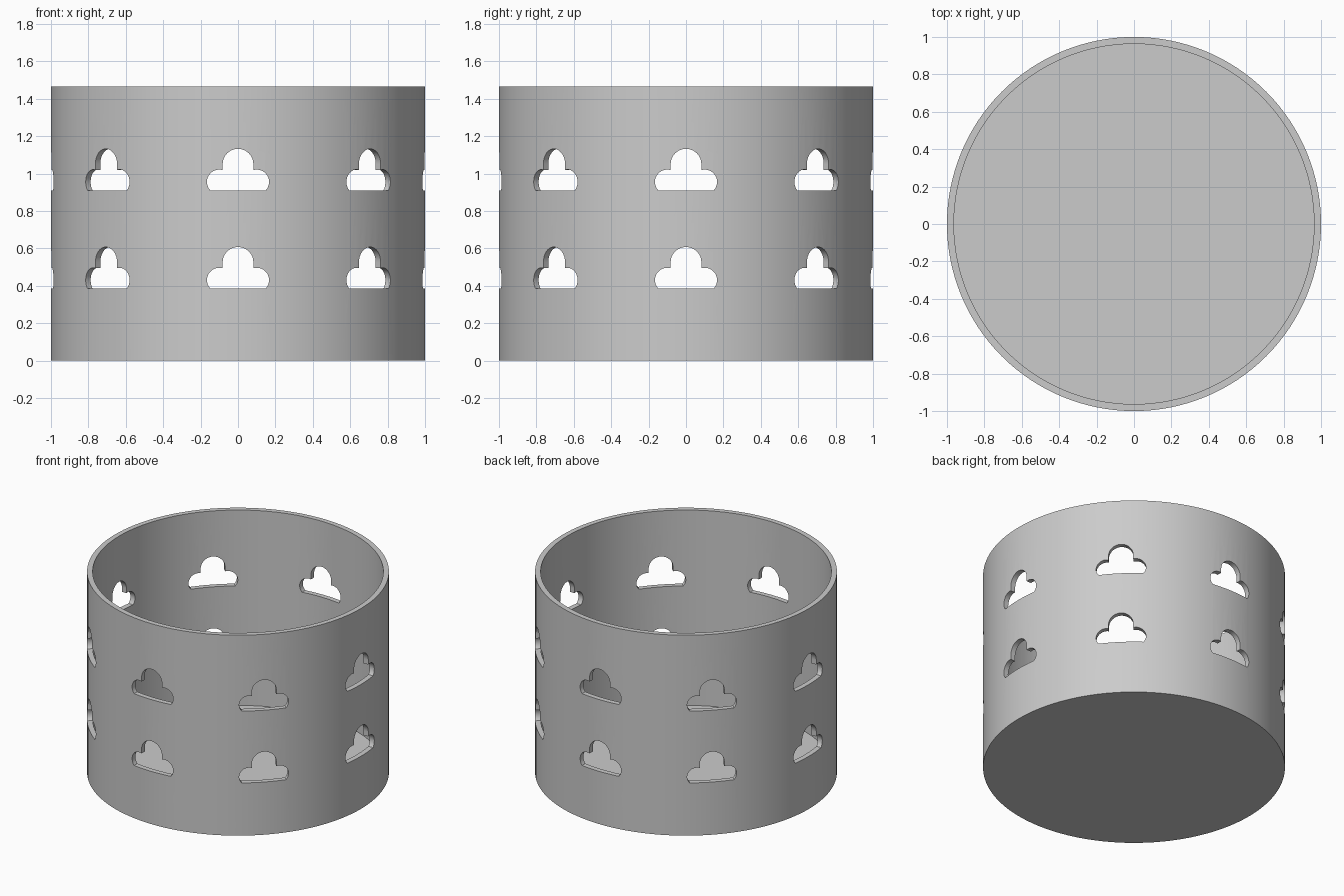
import bpy, bmesh
from math import sin, cos, asin, acos, pi, radians
from mathutils import Matrix

if "Cube" in bpy.data.objects:
    bpy.data.objects.remove(bpy.data.objects["Cube"], do_unlink=True)

HEIGHT, WALL, SEGMENTS = 1.465, 0.037, 128
ROWS = (0.385, 0.91)      # bottom edge of each row of cutouts
PER_ROW = 8

grey = bpy.data.materials.new("plain grey")
grey.use_nodes = True
grey.diffuse_color = (0.6, 0.6, 0.6, 1)
grey.node_tree.nodes["Principled BSDF"].inputs["Base Color"].default_value = (0.6, 0.6, 0.6, 1)


def make_object(name, bm):
    bmesh.ops.recalc_face_normals(bm, faces=bm.faces)
    mesh = bpy.data.meshes.new(name)
    bm.to_mesh(mesh)
    bm.free()
    mesh.materials.append(grey)
    obj = bpy.data.objects.new(name, mesh)
    bpy.context.collection.objects.link(obj)
    return obj


def arc(cx, cz, r, start, end, steps):
    return [(cx + r * cos(start + (end - start) * i / steps),
             cz + r * sin(start + (end - start) * i / steps)) for i in range(steps + 1)]


def cloud_outline():
    """Flat-bottomed cloud: two side lobes and a taller dome."""
    lobe_x, lobe_z, lobe_r = 0.1, 0.045, 0.066
    dome_z, dome_r = 0.14, 0.082
    lobe = arc(lobe_x, lobe_z, lobe_r, asin(-lobe_z / lobe_r),
               acos((dome_r - lobe_x) / lobe_r), 16)
    dome = arc(0, dome_z, dome_r, 0, pi, 24)
    return lobe + dome + [(-x, z) for x, z in reversed(lobe)]


# Open cup: solid cylinder with its top face inset and pushed down to the floor
bm = bmesh.new()
bmesh.ops.create_cone(bm, cap_ends=True, segments=SEGMENTS, radius1=1, radius2=1,
                      depth=HEIGHT, matrix=Matrix.Translation((0, 0, HEIGHT / 2)))
top = max(bm.faces, key=lambda f: f.calc_center_median().z)
bmesh.ops.inset_individual(bm, faces=[top], thickness=WALL)
bmesh.ops.inset_individual(bm, faces=[top], thickness=0)
bmesh.ops.translate(bm, verts=top.verts, vec=(0, 0, WALL - HEIGHT))
cup = make_object("cup", bm)

# Cloud-shaped prisms through the wall, in two rings
bm = bmesh.new()
outline = cloud_outline()
for base in ROWS:
    for k in range(PER_ROW):
        face = bm.faces.new([bm.verts.new((x, -1.1, base + z)) for x, z in outline])
        ext = bmesh.ops.extrude_face_region(bm, geom=[face], use_keep_orig=True)
        far = [g for g in ext["geom"] if isinstance(g, bmesh.types.BMVert)]
        bmesh.ops.translate(bm, verts=far, vec=(0, 0.3, 0))
        bmesh.ops.rotate(bm, verts=list(face.verts) + far, cent=(0, 0, 0),
                         matrix=Matrix.Rotation(2 * pi * k / PER_ROW, 3, 'Z'))
cutter = make_object("cloud_cutters", bm)
cutter.hide_render = True

# Cut the windows, apply, and drop the cutter
cut = cup.modifiers.new("cloud windows", 'BOOLEAN')
cut.operation = 'DIFFERENCE'
cut.solver = 'EXACT'
cut.object = cutter
bpy.ops.object.select_all(action='DESELECT')
cup.select_set(True)
bpy.context.view_layer.objects.active = cup
bpy.ops.object.modifier_apply(modifier=cut.name)
bpy.data.objects.remove(cutter, do_unlink=True)
bpy.ops.object.shade_smooth_by_angle(angle=radians(30))
